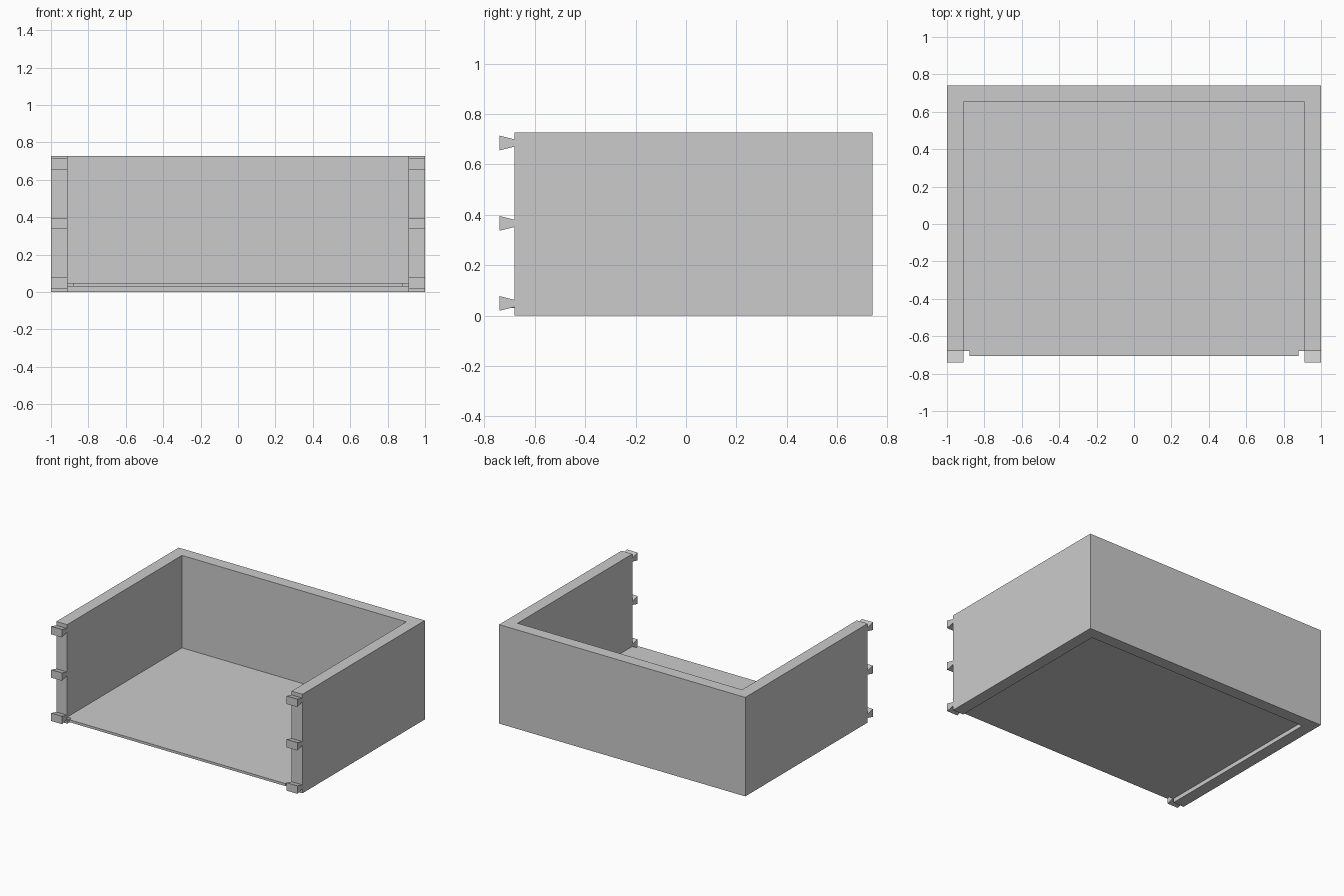
import bpy, bmesh
from mathutils import Vector

if "Cube" in bpy.data.objects:
    bpy.data.objects.remove(bpy.data.objects["Cube"])

W, D, H = 1.0, 0.74, 0.727      # half width, half depth, height
T = 0.088                       # wall thickness
FRONT = -0.68                   # front end of the side walls


def extrude_profile(name, points, direction):
    """Make a solid by extruding a flat outline along a direction."""
    bm = bmesh.new()
    face = bm.faces.new([bm.verts.new(p) for p in points])
    out = bmesh.ops.extrude_face_region(bm, geom=[face])
    moved = [g for g in out["geom"] if isinstance(g, bmesh.types.BMVert)]
    bmesh.ops.translate(bm, verts=moved, vec=Vector(direction))
    bmesh.ops.recalc_face_normals(bm, faces=bm.faces)
    mesh = bpy.data.meshes.new(name)
    bm.to_mesh(mesh)
    bm.free()
    obj = bpy.data.objects.new(name, mesh)
    bpy.context.collection.objects.link(obj)
    return obj


# U-shaped wall: two sides and the back
wall = [(-W, FRONT), (-W, D), (W, D), (W, FRONT),
        (W - T, FRONT), (W - T, D - T), (T - W, D - T), (T - W, FRONT)]
extrude_profile("drawer_walls", [(x, y, 0) for x, y in wall], (0, 0, H))

# Bottom panel, raised above the wall base, with a tongue for the missing front
panel = [(T - W, D - T), (W - T, D - T), (W - T, FRONT), (0.88, FRONT),
         (0.88, -0.705), (-0.88, -0.705), (-0.88, FRONT), (T - W, FRONT)]
extrude_profile("bottom_panel", [(x, y, 0.03) for x, y in panel], (0, 0, 0.018))

# Dovetails on the front ends of both sides
for side, x in (("left", -W), ("right", W - T)):
    for i, z in enumerate((0.048, 0.366, 0.685)):
        tail = [(FRONT, z - 0.014), (FRONT, z + 0.014),
                (-D, z + 0.029), (-D, z - 0.029)]
        extrude_profile(f"dovetail_{side}_{i + 1}",
                        [(x, y, h) for y, h in tail], (T, 0, 0))
